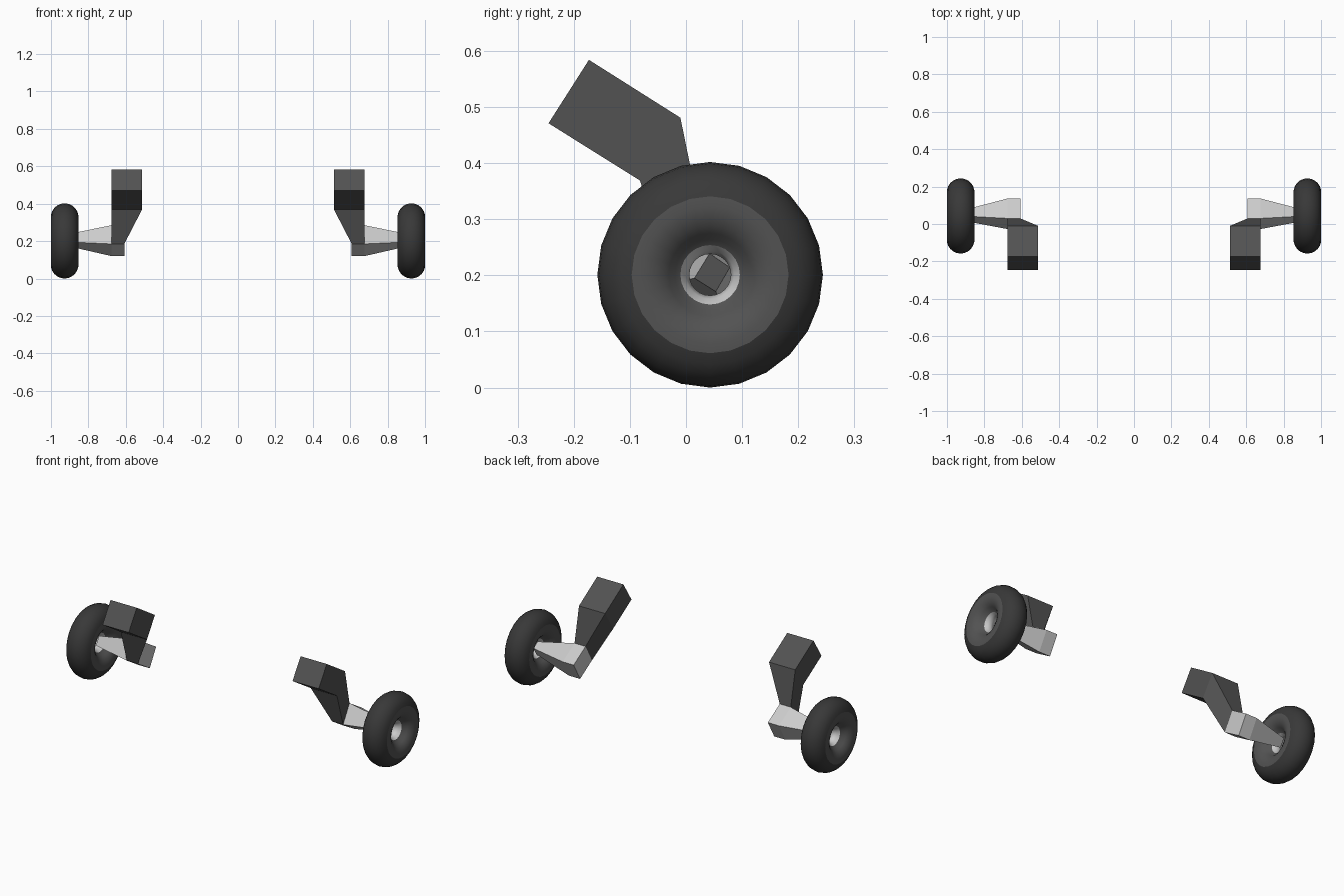
import bpy, bmesh, math

if "Cube" in bpy.data.objects:
    bpy.data.objects.remove(bpy.data.objects["Cube"])

WX, WY, WZ = 0.927, 0.043, 0.201   # wheel centre
SIDES = 24


def material(name, v):
    m = bpy.data.materials.new(name)
    m.diffuse_color = (v, v, v, 1)
    m.use_nodes = True
    m.node_tree.nodes["Principled BSDF"].inputs["Base Color"].default_value = m.diffuse_color
    return m


rubber = material("rubber", 0.04)
dark = material("dark_paint", 0.085)
metal = material("light_metal", 0.6)


def finish(bm, name, mats):
    """Turn a bmesh into an object mirrored to both sides of the model."""
    bmesh.ops.recalc_face_normals(bm, faces=bm.faces)
    me = bpy.data.meshes.new(name)
    bm.to_mesh(me)
    bm.free()
    ob = bpy.data.objects.new(name, me)
    bpy.context.collection.objects.link(ob)
    for m in mats:
        me.materials.append(m)
    ob.modifiers.new("both_sides", 'MIRROR').use_mirror_merge = False
    return ob


def loft(name, sections, mats, cap_end=True):
    """Skin a row of closed sections and cap the ends."""
    bm = bmesh.new()
    rings = [[bm.verts.new(p) for p in s] for s in sections]
    for a, b in zip(rings, rings[1:]):
        for i in range(len(a)):
            j = (i + 1) % len(a)
            bm.faces.new((a[i], a[j], b[j], b[i]))
    bm.faces.new(rings[0])
    if cap_end:
        bm.faces.new(rings[-1]).material_index = len(mats) - 1
    return finish(bm, name, mats)


def lathe(name, profile, mat, closed=False):
    """Revolve (offset, radius) points around the wheel axle."""
    bm = bmesh.new()
    rings = []
    for k in range(SIDES):
        a = math.tau * k / SIDES
        rings.append([bm.verts.new((WX + h, WY + r * math.sin(a), WZ - r * math.cos(a)))
                      for h, r in profile])
    n = len(profile)
    for k in range(SIDES):
        a, b = rings[k], rings[(k + 1) % SIDES]
        for i in range(n - 1):
            bm.faces.new((a[i], a[i + 1], b[i + 1], b[i]))
    ob = finish(bm, name, [mat])
    bpy.ops.object.select_all(action='DESELECT')
    ob.select_set(True)
    bpy.context.view_layer.objects.active = ob
    bpy.ops.object.shade_smooth_by_angle(angle=math.radians(50))
    return ob


# Wheel: outer tread, rounded sidewalls and the pierced hub
MAJOR, MINOR = 0.127, 0.074


def tube(deg):
    a = math.radians(deg)
    return (MINOR * math.cos(a), MAJOR + MINOR * math.sin(a))


lathe("tyre_tread", [tube(10 + 16 * i) for i in range(11)], rubber)
for label, s in (("outer", 1), ("inner", -1)):
    wall = [tube(10 - 14 * i) for i in range(6)] + [(0.03, 0.053)]
    lathe(label + "_sidewall", [(s * h, r) for h, r in wall], dark)
lathe("hub", [(0.03, 0.053), (0.016, 0.043), (0, 0.037),
              (-0.016, 0.043), (-0.03, 0.053)], metal)

# Axle arm: tilted square bar tapering into the hub
elbow = [(0.030, 0.285), (0.136, 0.220), (0.079, 0.120), (-0.027, 0.185)]
tip = [(0.042, 0.239), (0.078, 0.214), (0.053, 0.171), (0.015, 0.195)]
loft("axle_arm", [[(x, y, z) for y, z in q]
                  for x, q in ((0.608, elbow), (0.677, elbow), (0.90, tip))],
     [metal, dark])

# Leg: thick upper block narrowing down to the arm
leg = [(0.513, (-0.245, 0.471), (-0.173, 0.584)),
       (0.513, (-0.082, 0.369), (-0.010, 0.481)),
       (0.608, (-0.027, 0.185), (0.030, 0.285))]
loft("leg", [[(x, *f), (0.677, *f), (0.677, *b), (x, *b)] for x, f, b in leg],
     [dark], cap_end=False)
